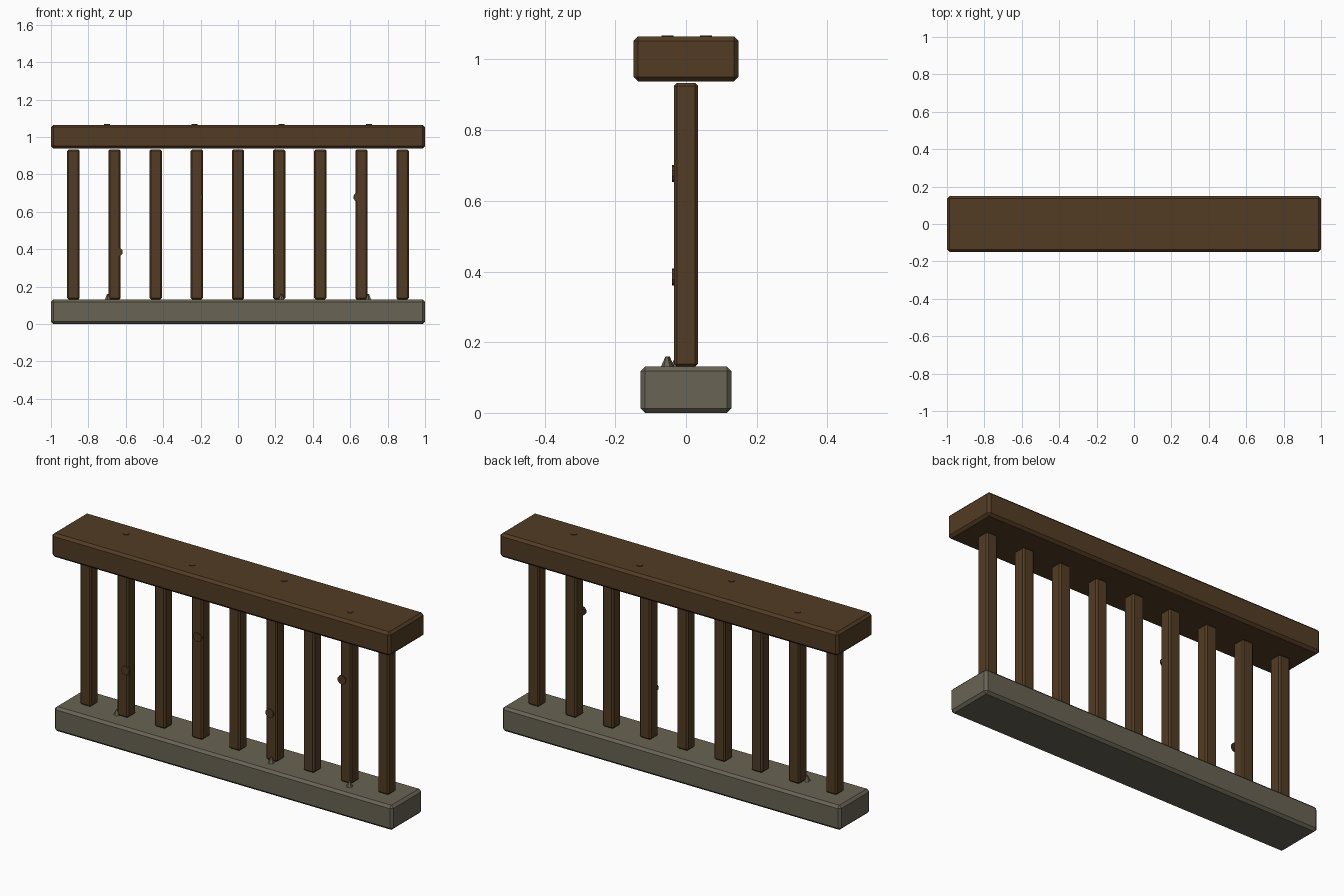
import bpy

if "Cube" in bpy.data.objects:
    bpy.data.objects.remove(bpy.data.objects["Cube"])


def material(name, rgb):
    m = bpy.data.materials.new(name)
    m.diffuse_color = (*rgb, 1.0)
    m.use_nodes = True
    m.node_tree.nodes["Principled BSDF"].inputs["Base Color"].default_value = m.diffuse_color
    return m


wood = material("dark_wood", (0.085, 0.045, 0.017))
stone = material("grey_stone", (0.140, 0.125, 0.088))


def finish(name, mat):
    ob = bpy.context.object
    ob.name = name
    ob.data.materials.append(mat)
    return ob


def block(name, mat, center, size, chamfer):
    """Box with flat chamfered edges."""
    bpy.ops.mesh.primitive_cube_add(size=1, location=center)
    ob = finish(name, mat)
    ob.scale = size
    bpy.ops.object.transform_apply(location=False, rotation=False, scale=True)
    mod = ob.modifiers.new("chamfer", 'BEVEL')
    mod.width = chamfer
    mod.segments = 1
    return ob


def peg(name, mat, center, r1, r2, depth, sides, rot=(0, 0, 0)):
    bpy.ops.mesh.primitive_cone_add(vertices=sides, radius1=r1, radius2=r2,
                                    depth=depth, location=center, rotation=rot)
    return finish(name, mat)


# stone base and wooden handrail
block("stone_base", stone, (0, 0, 0.0655), (2, 0.258, 0.131), 0.013)
block("handrail", wood, (0, 0, 1.0015), (2, 0.298, 0.127), 0.013)

# nine square balusters
for i in range(9):
    block(f"baluster_{i + 1}", wood, (-0.88 + 0.22 * i, 0, 0.532),
          (0.066, 0.068, 0.802), 0.008)

# pegs on the handrail, and knots on the front of the balusters
for i in range(4):
    x = -0.7 + 1.4 * i / 3
    y = 0.056 if i % 2 == 0 else -0.053
    peg(f"rail_peg_{i + 1}", wood, (x, y, 1.063), 0.017, 0.017, 0.01, 10)
    x = -0.64 + 1.28 * i / 3
    z = 0.385 if i % 2 == 0 else 0.678
    peg(f"baluster_knot_{i + 1}", wood, (x, -0.034, z), 0.024, 0.024,
        0.012, 10, (1.570796, 0, 0))

# small stone chips on the base
for i, (x, y) in enumerate([(-0.697, -0.026), (0.232, -0.05), (0.697, -0.054)]):
    peg(f"stone_chip_{i + 1}", stone, (x, y, 0.143), 0.019, 0.004, 0.034, 6)
